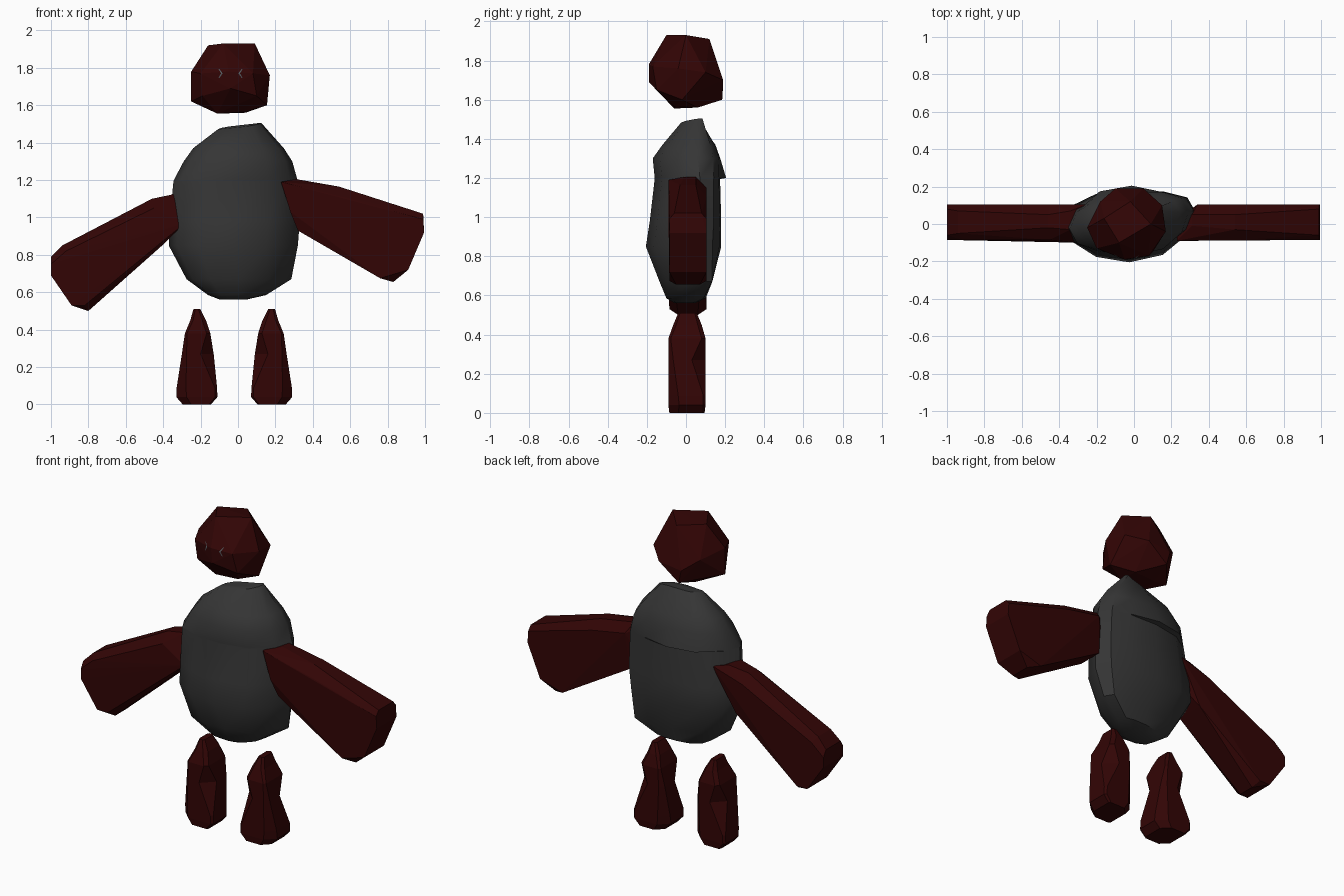
import bpy, bmesh, math
from mathutils import Vector
from mathutils.bvhtree import BVHTree

if "Cube" in bpy.data.objects:
    bpy.data.objects.remove(bpy.data.objects["Cube"])


def material(name, rgb):
    m = bpy.data.materials.new(name)
    m.diffuse_color = (*rgb, 1)
    m.use_nodes = True
    m.node_tree.nodes["Principled BSDF"].inputs["Base Color"].default_value = m.diffuse_color
    return m


RED = material("dark red", (0.032, 0.0015, 0.0015))
GREY = material("charcoal", (0.036, 0.036, 0.036))
EYE = material("eye grey", (0.09, 0.105, 0.115))


def finish(bm, name, mat, smooth=0):
    bmesh.ops.recalc_face_normals(bm, faces=bm.faces)
    me = bpy.data.meshes.new(name)
    bm.to_mesh(me)
    bm.free()
    me.materials.append(mat)
    ob = bpy.data.objects.new(name, me)
    bpy.context.collection.objects.link(ob)
    if smooth:
        bpy.ops.object.select_all(action='DESELECT')
        ob.select_set(True)
        bpy.context.view_layer.objects.active = ob
        bpy.ops.object.shade_smooth_by_angle(angle=math.radians(smooth))
    return ob


def hull(points):
    bm = bmesh.new()
    for p in points:
        bm.verts.new(p)
    bmesh.ops.convex_hull(bm, input=bm.verts)
    loose = [v for v in bm.verts if not v.link_faces]
    bmesh.ops.delete(bm, geom=loose, context='VERTS')
    return bm


def loft(rings):
    bm = bmesh.new()
    loops = [[bm.verts.new(p) for p in r] for r in rings]
    n = len(loops[0])
    for a, b in zip(loops, loops[1:]):
        for i in range(n):
            j = (i + 1) % n
            bm.faces.new((a[i], a[j], b[j], b[i]))
    bm.faces.new(loops[0])
    bm.faces.new(loops[-1])
    bmesh.ops.remove_doubles(bm, verts=bm.verts, dist=0.0005)
    return bm


# Head: faceted stone
head_points = [
    (-.16, .03, 1.92), (-.08, -.10, 1.93), (.09, .0, 1.93), (-.02, .12, 1.91),
    (-.25, -.02, 1.78), (-.20, -.13, 1.77), (-.05, -.19, 1.78), (.08, -.17, 1.77), (.17, -.04, 1.76),
    (.15, .10, 1.74), (.05, .19, 1.70), (-.10, .19, 1.68), (-.18, .12, 1.74),
    (-.25, -.02, 1.62), (-.19, -.12, 1.65), (-.04, -.19, 1.69), (.10, -.15, 1.65), (.155, -.02, 1.60),
    (-.08, .185, 1.60), (-.11, -.06, 1.555), (.04, -.06, 1.565), (.04, .06, 1.56), (-.10, .05, 1.56)]
bm = hull(head_points)
tree = BVHTree.FromBMesh(bm)
finish(bm, "head", RED)

# Eyes: thin chevrons laid on the face
for side, name in ((-1, "eye_left"), (1, "eye_right")):
    eb = bmesh.new()
    outline = [(0, 0), (.018, .025), (.023, .025), (.009, 0), (.023, -.025), (.018, -.025)]
    vs = []
    for dx, dz in outline:
        x, z = -.04 + side * (.042 + dx), 1.77 + dz
        hit = tree.ray_cast(Vector((x, -1, z)), Vector((0, 1, 0)))[0]
        vs.append(eb.verts.new((x, hit.y - .004, z)))
    eb.faces.new(vs[:4])
    eb.faces.new((vs[0], vs[3], vs[4], vs[5]))
    finish(eb, name, EYE)

# Body: skewed boulder; z, left, right, front, back, roundness, left skew, right skew
body_rings = [
    (.562, -.10, .05, -.06, .05, .85, .1, .2), (.585, -.16, .15, -.10, .10, .85, .1, .3),
    (.67, -.275, .285, -.135, .125, .85, .12, .3), (.85, -.37, .32, -.205, .18, .95, -.05, .2),
    (.98, -.365, .33, -.185, .18, .95, 0, .2), (1.195, -.345, .32, -.16, .174, .95, .1, .2),
    (1.20, -.343, .318, -.16, .175, .95, .1, .2), (1.30, -.29, .29, -.17, .175, .9, .0, .2),
    (1.37, -.24, .245, -.12, .15, .9, .05, .2), (1.485, -.105, .125, -.025, .06, .9, .35, .45)]
rings = []
for z, x0, x1, y0, y1, power, left_skew, right_skew in body_rings:
    ring = []
    for i in range(12):
        a = math.tau * i / 12
        c, s = math.cos(a), math.sin(a)
        x = (x0 + x1) / 2 + (x1 - x0) / 2 * math.copysign(abs(c) ** power, c)
        y = (y0 + y1) / 2 + (y1 - y0) / 2 * math.copysign(abs(s) ** power, s)
        if z == 1.20 and i in (3, 4):  # small lip on the back
            y += .03
        y += (right_skew if x > 0 else left_skew) * x * abs(c)
        tilt = .09 * x + .12 * y if z > 1.4 else 0
        ring.append((x, y, z + tilt))
    rings.append(ring)
finish(loft(rings), "body", GREY, 45)


# Arms: slabs with a narrowed top ridge, each point is x, z and its front and back depth
def arm(name, outline):
    finish(hull([(x, y, z) for x, z, y0, y1 in outline for y in (y0, y1)]), name, RED)


F, B = -.085, .105
arm("arm_left", [
    (-1, .79, -.06, .08), (-1, .75, F, B), (-.94, .85, -.05, .07), (-.92, .82, F, B),
    (-.46, 1.10, -.02, .05), (-.45, 1.05, F, B), (-.34, 1.125, -.03, .07), (-.25, 1.11, .06, .105),
    (-.29, .965, -.10, .05), (-.40, .855, F, .09), (-.80, .50, -.04, .06), (-.82, .53, F, B),
    (-.89, .53, F, B), (-1, .69, F, B)])
arm("arm_right", [
    (.23, 1.19, -.09, .0), (.31, 1.205, -.01, .05), (.34, 1.15, F, B), (.54, 1.165, -.03, .05),
    (.56, 1.11, F, B), (.99, 1.02, -.06, .08), (.99, .99, F, B), (.995, .92, F, B),
    (.91, .72, F, B), (.83, .655, -.05, .07), (.76, .675, F, B), (.32, .93, -.07, .08),
    (.28, 1.03, -.09, .06)])

# Legs: mirrored columns; z, centre, half width, front, back, cut on each corner pair
leg_rings = [
    (0, 0, .075, -.085, .095, .01, .045), (.04, 0, .11, -.09, .10, .012, .055),
    (.09, 0, .108, -.09, .10, .012, .05), (.27, -.005, .085, -.09, .10, .07, .025),
    (.38, -.004, .068, -.09, .10, .02, .012), (.45, -.007, .042, -.065, .08, .02, .015),
    (.51, 0, .018, -.04, .055, .01, .01)]


def leg(name, side):
    rings = []
    for z, cx, h, y0, y1, a, b in leg_rings:
        l, r = cx - h, cx + h
        pts = [(l + a, y0), (r - b, y0), (r, y0 + b), (r, y1 - a),
               (r - a, y1), (l + b, y1), (l, y1 - b), (l, y0 + a)]
        rings.append([(-.02 + side * (.20 + x), y, z) for x, y in pts])
    finish(loft(rings), name, RED)


leg("leg_left", -1)
leg("leg_right", 1)
